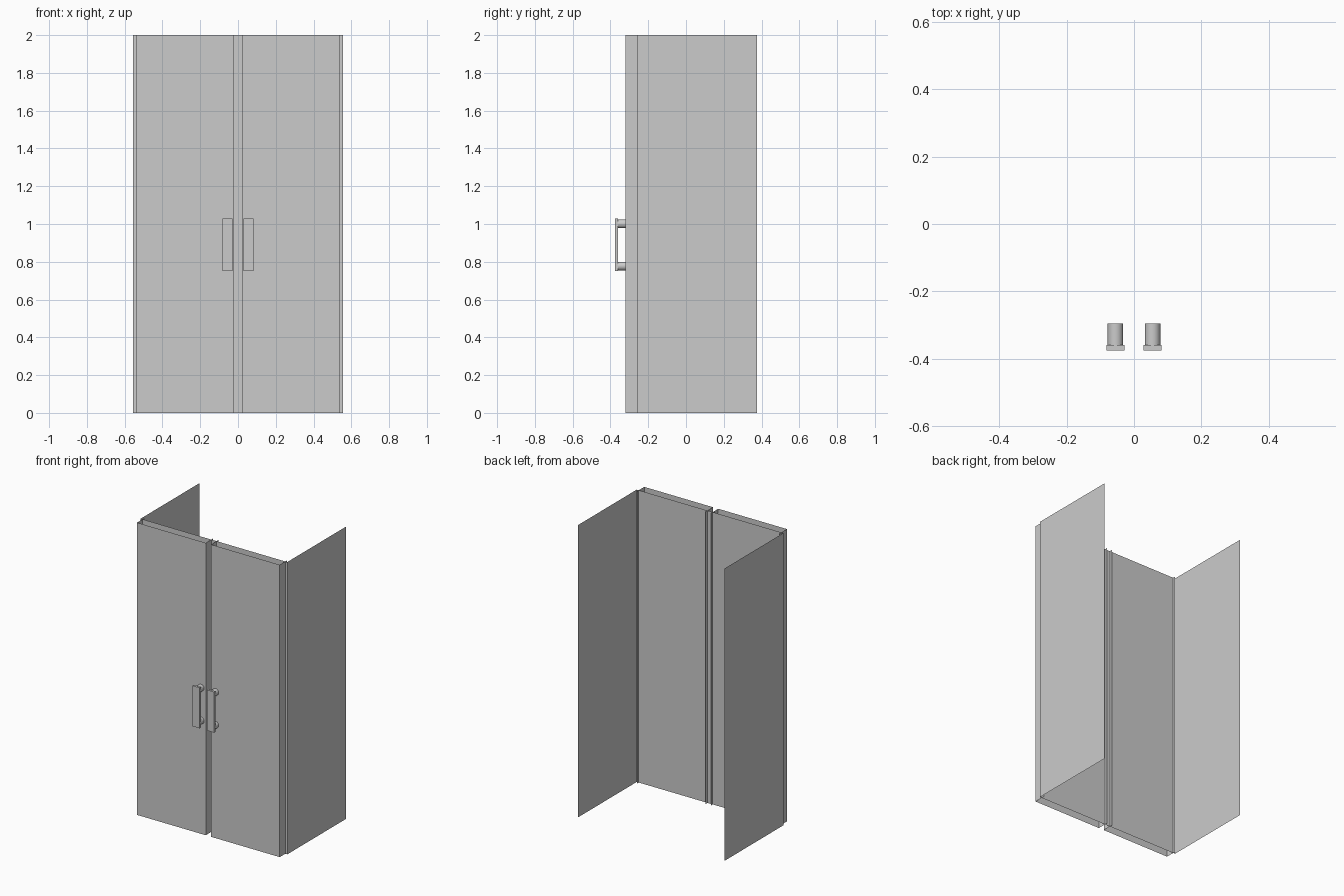
import bpy, bmesh, math

if "Cube" in bpy.data.objects:
    bpy.data.objects.remove(bpy.data.objects["Cube"])

HEIGHT = 2.0
FRONT, BACK_OF_DOOR, REAR = -0.32, -0.26, 0.375
LIP = -0.24


def wall(name, path, closed=False):
    """Thin open sheet: a plan outline extruded straight up."""
    bm = bmesh.new()
    low = [bm.verts.new((x, y, 0)) for x, y in path]
    high = [bm.verts.new((x, y, HEIGHT)) for x, y in path]
    n = len(path)
    for i in range(n if closed else n - 1):
        j = (i + 1) % n
        bm.faces.new((low[i], low[j], high[j], high[i]))
    me = bpy.data.meshes.new(name)
    bm.to_mesh(me)
    bm.free()
    ob = bpy.data.objects.new(name, me)
    bpy.context.collection.objects.link(ob)
    return ob


def box(name, lo, hi):
    bpy.ops.mesh.primitive_cube_add(
        size=1, location=[(a + b) / 2 for a, b in zip(lo, hi)])
    ob = bpy.context.object
    ob.name = name
    ob.scale = [b - a for a, b in zip(lo, hi)]
    return ob


def post(name, x, z):
    bpy.ops.mesh.primitive_cylinder_add(
        vertices=32, radius=0.023, depth=0.07,
        location=(x, -0.33, z), rotation=(math.pi / 2, 0, 0))
    bpy.context.object.name = name
    bpy.ops.object.shade_smooth_by_angle()


for side, s in (("left", -1), ("right", 1)):
    # door shell, open at top and bottom
    door = [(0.02, FRONT), (0.54, FRONT), (0.54, BACK_OF_DOOR), (0.02, BACK_OF_DOOR)]
    if s < 0:
        door = [(-x, y) for x, y in reversed(door)]
    wall(side + "_door", door, closed=True)

    # side panel with its folded front edge
    panel = [(0.54, LIP), (0.54, BACK_OF_DOOR), (0.555, BACK_OF_DOOR), (0.555, REAR)]
    if s < 0:
        panel = [(-x, y) for x, y in reversed(panel)]
    wall(side + "_side_panel", panel)

    # handle bar on two round posts
    xs = sorted((s * 0.028, s * 0.082))
    box(side + "_handle_bar", (xs[0], -0.375, 0.75), (xs[1], -0.36, 1.028))
    for level, z in (("lower", 0.777), ("upper", 1.001)):
        post(f"{side}_handle_{level}_post", s * 0.055, z)

# centre post behind the gap between the doors
wall("centre_post", [(-0.02, LIP), (-0.02, BACK_OF_DOOR),
                     (0.02, BACK_OF_DOOR), (0.02, LIP)])
